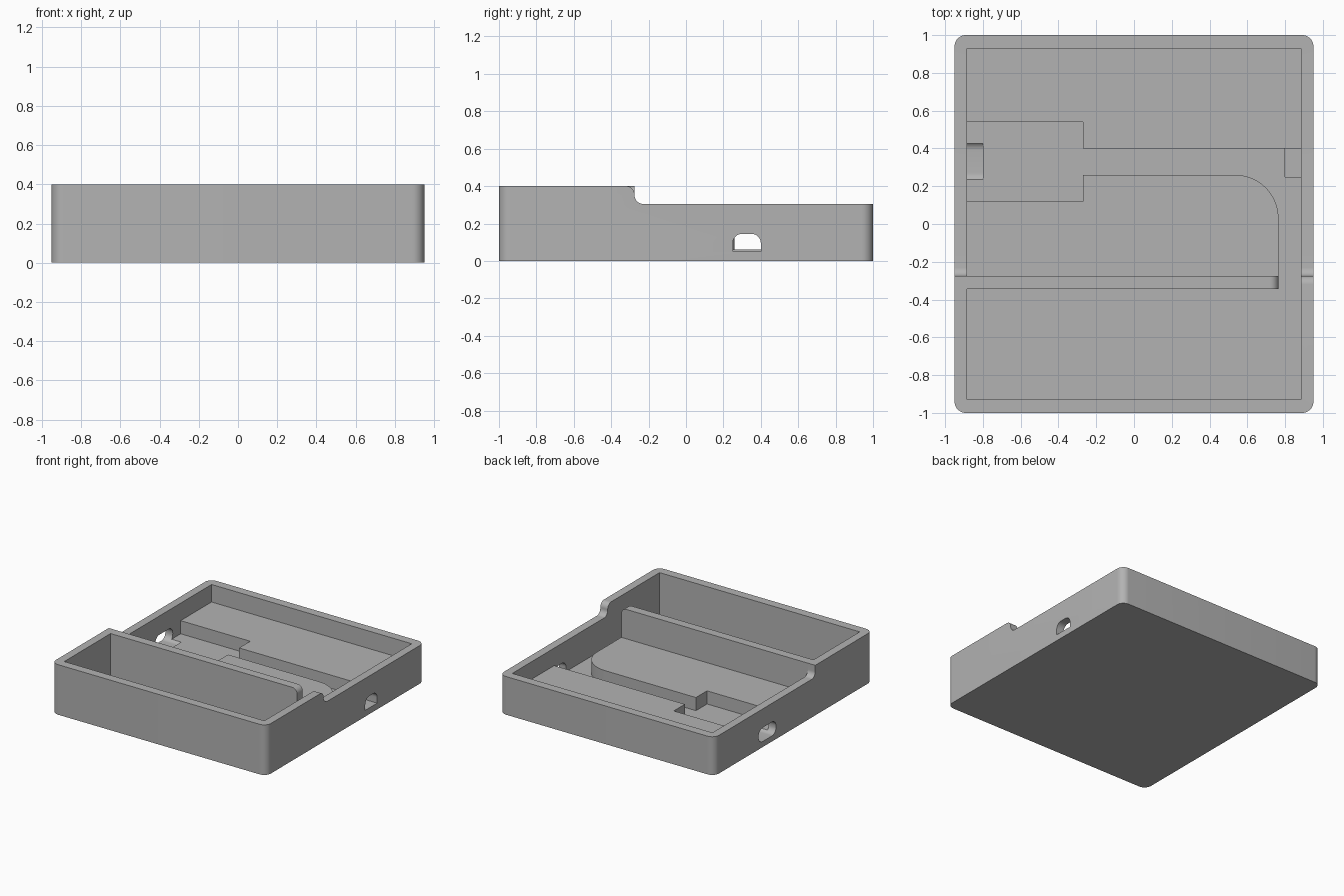
import bpy, bmesh
from math import sin, cos, radians

if "Cube" in bpy.data.objects:
    bpy.data.objects.remove(bpy.data.objects["Cube"], do_unlink=True)

GREY = (0.45, 0.45, 0.45, 1)
mat = bpy.data.materials.new("matte grey")
mat.use_nodes = True
mat.diffuse_color = GREY
mat.node_tree.nodes["Principled BSDF"].inputs["Base Color"].default_value = GREY


def arc(cx, cy, r, start, end, steps=10):
    """Points along a circular arc, angles in degrees."""
    angles = [radians(start + (end - start) * i / steps) for i in range(steps + 1)]
    return [(cx + r * cos(a), cy + r * sin(a)) for a in angles]


def rect(u0, u1, v0, v1):
    return [(u0, v0), (u1, v0), (u1, v1), (u0, v1)]


def rounded_rect(u0, u1, v0, v1, r):
    return (arc(u1 - r, v1 - r, r, 0, 90) + arc(u0 + r, v1 - r, r, 90, 180)
            + arc(u0 + r, v0 + r, r, 180, 270) + arc(u1 - r, v0 + r, r, 270, 360))


def prism(name, outline, low, high, axis="Z"):
    """Extrude a 2D outline along one axis."""
    place = {"X": lambda u, v, w: (w, u, v),
             "Y": lambda u, v, w: (u, w, v),
             "Z": lambda u, v, w: (u, v, w)}[axis]
    bm = bmesh.new()
    face = bm.faces.new([bm.verts.new(place(u, v, low)) for u, v in outline])
    ext = bmesh.ops.extrude_face_region(bm, geom=[face])
    top = [g for g in ext["geom"] if isinstance(g, bmesh.types.BMVert)]
    bmesh.ops.translate(bm, verts=top, vec=place(0, 0, high - low))
    bmesh.ops.recalc_face_normals(bm, faces=bm.faces)
    mesh = bpy.data.meshes.new(name)
    bm.to_mesh(mesh)
    bm.free()
    mesh.materials.append(mat)
    obj = bpy.data.objects.new(name, mesh)
    bpy.context.collection.objects.link(obj)
    return obj


def activate(obj):
    bpy.ops.object.select_all(action="DESELECT")
    obj.select_set(True)
    bpy.context.view_layer.objects.active = obj


def cut(target, cutter):
    activate(target)
    mod = target.modifiers.new("cut", "BOOLEAN")
    mod.operation, mod.solver, mod.object = "DIFFERENCE", "EXACT", cutter
    bpy.ops.object.modifier_apply(modifier=mod.name)
    bpy.data.objects.remove(cutter, do_unlink=True)


FLOOR, DECK, LOW, TALL = 0.06, 0.165, 0.305, 0.4
IN_X, IN_Y = 0.885, 0.93
STEP = -0.275

# Tray shell with rounded vertical corners
shell = prism("tray_shell", rounded_rect(-0.95, 0.95, -1, 1, 0.06), 0, TALL)
cut(shell, prism("cavity_cutter", rect(-IN_X, IN_X, -IN_Y, IN_Y), FLOOR, 0.6))

# Lowered rear rim: S-curve on one side wall, square top corner on the other
fillet = arc(-0.23, LOW + 0.045, 0.045, 180, 270)
rear = [(1.1, LOW), (1.1, 0.5)]
s_curve = [(-0.32, 0.5)] + arc(-0.32, TALL - 0.045, 0.045, 90, 0) + fillet + rear
square = [(STEP, 0.5)] + fillet + rear
cut(shell, prism("left_rim_cutter", s_curve, 0, 1.1, "X"))
cut(shell, prism("right_rim_cutter", square, -1.1, 0.01, "X"))

# Cable openings: an arch in one wall, a wider slot in the other
arch = ([(0.25, 0.05), (0.4, 0.05)] + arc(0.35, 0.095, 0.05, 0, 90)
        + arc(0.3, 0.095, 0.05, 90, 180))
cut(shell, prism("arch_cutter", arch, 0.8, 1.1, "X"))
slot = rounded_rect(0.22, 0.44, 0.045, 0.155, 0.05)
cut(shell, prism("slot_cutter", slot, -1.1, -0.8, "X"))

# Raised decks either side of the cable channel
rear_deck = [(-IN_X, IN_Y), (-IN_X, 0.54), (-0.27, 0.54), (-0.27, 0.4),
             (IN_X, 0.4), (IN_X, IN_Y)]
middle_deck = ([(-IN_X, -0.31), (0.765, -0.31)] + arc(0.535, 0.03, 0.23, 0, 90, 16)
               + [(-0.27, 0.26), (-0.27, 0.12), (-IN_X, 0.12)])
decks = [prism("rear_deck", rear_deck, FLOOR, DECK),
         prism("middle_deck", middle_deck, FLOOR, DECK)]

# Divider wall with a rounded free end
profile = [(-IN_X, FLOOR), (0.765, FLOOR)] + arc(0.72, TALL - 0.045, 0.045, 0, 90) + [(-IN_X, TALL)]
divider = prism("divider_wall", profile, -0.345, STEP, "Y")

for obj in [shell, divider] + decks:
    activate(obj)
    bpy.ops.object.shade_smooth_by_angle(angle=radians(30))
